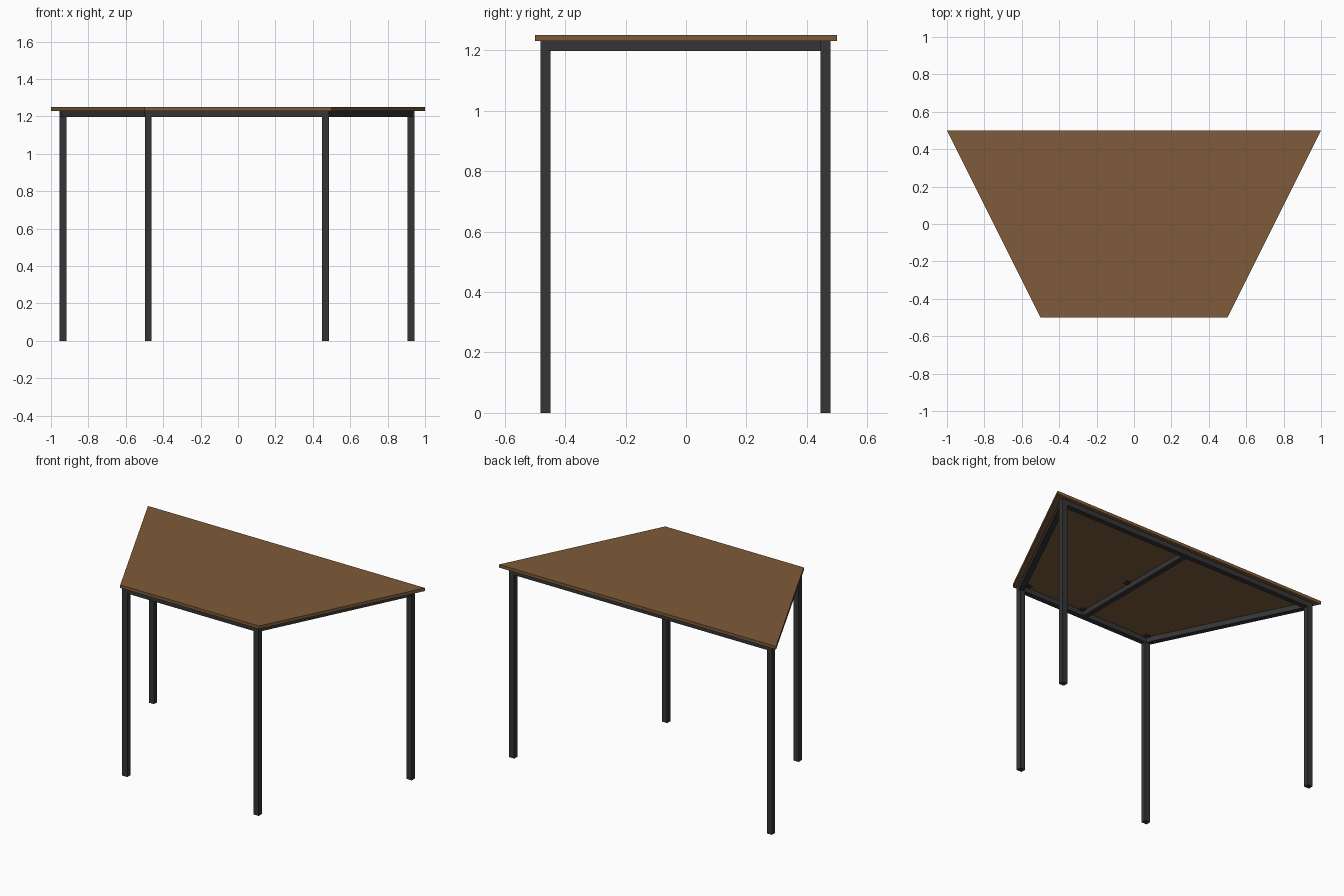
import bpy, bmesh, math
from mathutils import Vector

if "Cube" in bpy.data.objects:
    bpy.data.objects.remove(bpy.data.objects["Cube"])


def material(name, rgb):
    m = bpy.data.materials.new(name)
    m.diffuse_color = (*rgb, 1)
    m.use_nodes = True
    m.node_tree.nodes["Principled BSDF"].inputs["Base Color"].default_value = m.diffuse_color
    return m


WOOD = material("brown wood", (0.21, 0.105, 0.042))
METAL = material("dark metal", (0.036, 0.036, 0.037))


def prism(name, outline, z0, z1, mat):
    """Extrude a flat outline from z0 up to z1."""
    bm = bmesh.new()
    face = bm.faces.new([bm.verts.new((x, y, z0)) for x, y in outline])
    ext = bmesh.ops.extrude_face_region(bm, geom=[face])
    for v in ext["geom"]:
        if isinstance(v, bmesh.types.BMVert):
            v.co.z = z1
    bmesh.ops.recalc_face_normals(bm, faces=bm.faces)
    mesh = bpy.data.meshes.new(name)
    bm.to_mesh(mesh)
    bm.free()
    mesh.materials.append(mat)
    ob = bpy.data.objects.new(name, mesh)
    bpy.context.collection.objects.link(ob)
    return ob


def block(name, x, y, w, d, z0, z1):
    return prism(name, [(x - w / 2, y - d / 2), (x + w / 2, y - d / 2),
                        (x + w / 2, y + d / 2), (x - w / 2, y + d / 2)], z0, z1, METAL)


def rail(name, a, b, width=0.033):
    """Straight rail between two plan points."""
    a, b = Vector(a), Vector(b)
    d = (b - a).normalized()
    n = Vector((-d.y, d.x)) * width / 2
    return prism(name, [a - n, b - n, b + n, a + n], 1.197, 1.23, METAL)


# Trapezoid top
prism("table_top", [(-0.5, -0.5), (0.5, -0.5), (1, 0.5), (-1, 0.5)], 1.23, 1.25, WOOD)

# Legs
CX, FRONT, BACK = -0.006, -0.465, 0.461
corners = {
    "front_left": (CX - 0.474, FRONT), "front_right": (CX + 0.474, FRONT),
    "back_right": (CX + 0.93, BACK), "back_left": (CX - 0.93, BACK),
}
for name, (x, y) in corners.items():
    block(name + "_leg", x, y, 0.037, 0.033, 0, 1.23)

# Frame rails around the legs and a middle cross bar
c = list(corners.values())
for i, name in enumerate(("front_rail", "right_rail", "back_rail", "left_rail")):
    rail(name, c[i], c[(i + 1) % 4])
rail("middle_rail", (CX, FRONT), (CX, BACK))

# Small fixing tabs under the top
tabs = [(CX - 0.455, FRONT + 0.03), (CX + 0.445, FRONT + 0.03),
        (CX + 0.88, BACK - 0.03), (CX - 0.88, BACK - 0.03),
        (CX + 0.03, FRONT + 0.03), (CX + 0.03, -0.03), (CX + 0.03, BACK - 0.03)]
for x, y in tabs:
    block("fixing_tab", x, y, 0.035, 0.035, 1.225, 1.23)
